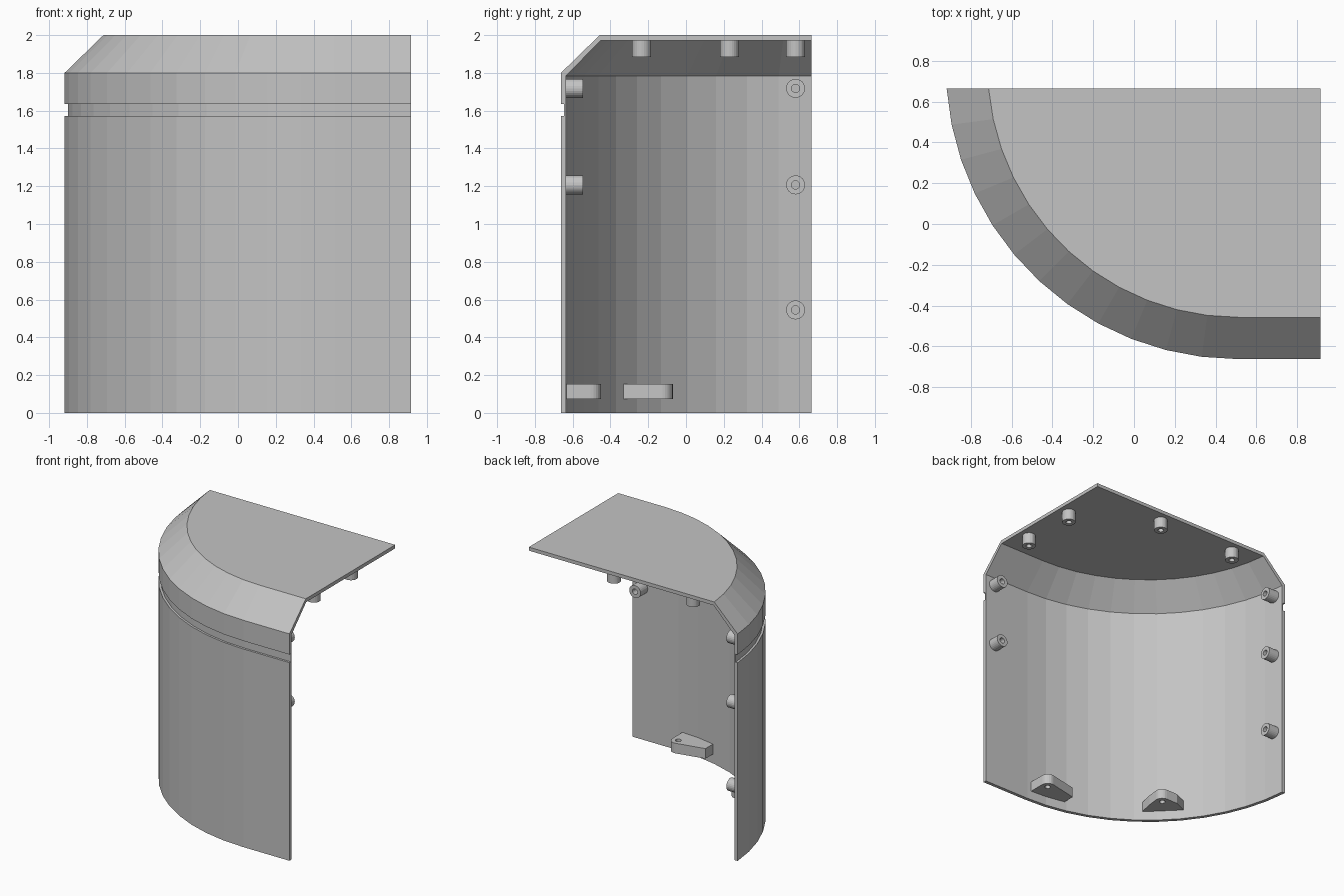
import bpy, bmesh
from math import asin, atan2, cos, sin, pi, radians
from mathutils import Matrix, Vector

cube = bpy.data.objects.get("Cube")
if cube:
    bpy.data.objects.remove(cube, do_unlink=True)

grey = bpy.data.materials.new("light_grey")
grey.use_nodes = True
grey.diffuse_color = (0.55, 0.55, 0.55, 1)
grey.node_tree.nodes["Principled BSDF"].inputs["Base Color"].default_value = (0.55, 0.55, 0.55, 1)

END_X, BACK_Y = 0.915, 0.664        # straight cut edges of the cover
CENTRE = Vector((0.51, 0.77))       # centre of the curved wall
RADIUS, STEPS = 1.432, 12


def finish(name, bm):
    bmesh.ops.recalc_face_normals(bm, faces=bm.faces[:])
    mesh = bpy.data.meshes.new(name)
    bm.to_mesh(mesh)
    bm.free()
    mesh.materials.append(grey)
    obj = bpy.data.objects.new(name, mesh)
    bpy.context.collection.objects.link(obj)
    return obj


def wall_path(inset):
    """Plan line of the wall, moved inwards: straight end, then the arc."""
    r = RADIUS - inset
    first = asin((CENTRE.y - BACK_Y) / r)
    pts = [(END_X, CENTRE.y - r)]
    for i in range(STEPS + 1):
        a = pi / 2 + (first - pi / 2) * i / STEPS
        pts.append((CENTRE.x - r * cos(a), CENTRE.y - r * sin(a)))
    return pts


def build_cover():
    # inset and height: grooved outside, chamfer, then back down the inside
    outside = [(0, 0), (0, 1.572), (0.017, 1.572), (0.017, 1.636),
               (0, 1.636), (0, 1.8), (0.205, 2)]
    inside = [(0.21, 1.972), (0.027, 1.784), (0.027, 0)]
    bm = bmesh.new()
    rows = [[bm.verts.new((x, y, z)) for x, y in wall_path(d)]
            for d, z in outside + inside]
    n = len(outside)
    top = bm.verts.new((END_X, BACK_Y, 2))
    under = bm.verts.new((END_X, BACK_Y, 1.972))
    for k in range(len(rows)):
        if k == n - 1:
            continue                # the roof joins these two rows
        a, b = rows[k], rows[(k + 1) % len(rows)]
        for i in range(len(a) - 1):
            bm.faces.new((a[i], a[i + 1], b[i + 1], b[i]))
    # Roof slab and the two cut ends
    bm.faces.new(rows[n - 1] + [top])
    bm.faces.new(rows[n] + [under])
    for end in (0, -1):
        column = [row[end] for row in rows]
        bm.faces.new(column[:n] + [top, under] + column[n:])
    return finish("cover_shell", bm)


def circle(r, count, centre=(0, 0)):
    return [(centre[0] + r * cos(2 * pi * i / count),
             centre[1] + r * sin(2 * pi * i / count)) for i in range(count)]


def pierced_plate(name, outline, hole, depth, matrix):
    """Outline with a round hole, extruded along local z."""
    bm = bmesh.new()
    edges = []
    for loop in (outline, hole):
        vs = [bm.verts.new((x, y, 0)) for x, y in loop]
        edges += [bm.edges.new((vs[i - 1], vs[i])) for i in range(len(vs))]
    bmesh.ops.triangle_fill(bm, edges=edges, use_beauty=True, normal=(0, 0, 1))
    ret = bmesh.ops.extrude_face_region(bm, geom=bm.faces[:], use_keep_orig=True)
    moved = [v for v in ret["geom"] if isinstance(v, bmesh.types.BMVert)]
    bmesh.ops.translate(bm, verts=moved, vec=(0, 0, depth))
    bmesh.ops.transform(bm, matrix=matrix, verts=bm.verts[:])
    return finish(name, bm)


def boss(name, base, direction):
    turn = Vector(direction).to_track_quat('Z', 'Y').to_matrix().to_4x4()
    pierced_plate(name, circle(0.05, 24), circle(0.022, 16), 0.095,
                  Matrix.Translation(base) @ turn)


def hull(points):
    """Convex outline around a set of plan points."""
    def half(seq):
        out = []
        for p in seq:
            while len(out) > 1 and ((out[-1][0] - out[-2][0]) * (p[1] - out[-2][1])
                                    <= (out[-1][1] - out[-2][1]) * (p[0] - out[-2][0])):
                out.pop()
            out.append(p)
        return out[:-1]
    pts = sorted(points)
    return half(pts) + half(pts[::-1])


def lug(name, hole_centre, corners):
    outline = hull(corners + circle(0.055, 24, hole_centre))
    pierced_plate(name, outline, circle(0.022, 16, hole_centre), 0.08,
                  Matrix.Translation((0, 0, 0.073)))


build_cover()

# Screw bosses on both walls
for z in (0.545, 1.207, 1.718):
    boss("side_boss", (-0.89, 0.58, z), (1, 0, 0))
for z in (1.207, 1.718):
    boss("front_boss", (0.83, -0.64, z), (0, 1, 0))

# Screw bosses hanging from the roof
for x, y in ((0.83, -0.235), (0.83, 0.23), (0.225, 0.58), (-0.47, 0.58)):
    boss("roof_boss", (x, y, 1.98), (0, 0, -1))

# Mounting lugs near the bottom edge
lug("front_lug", (0.42, -0.505), [(0.475, -0.64), (0.18, -0.61), (0.18, -0.5)])
lug("corner_lug", (-0.38, -0.125), [(-0.36, -0.335), (-0.335, -0.22),
                                   (-0.58, -0.115), (-0.48, -0.07)])
